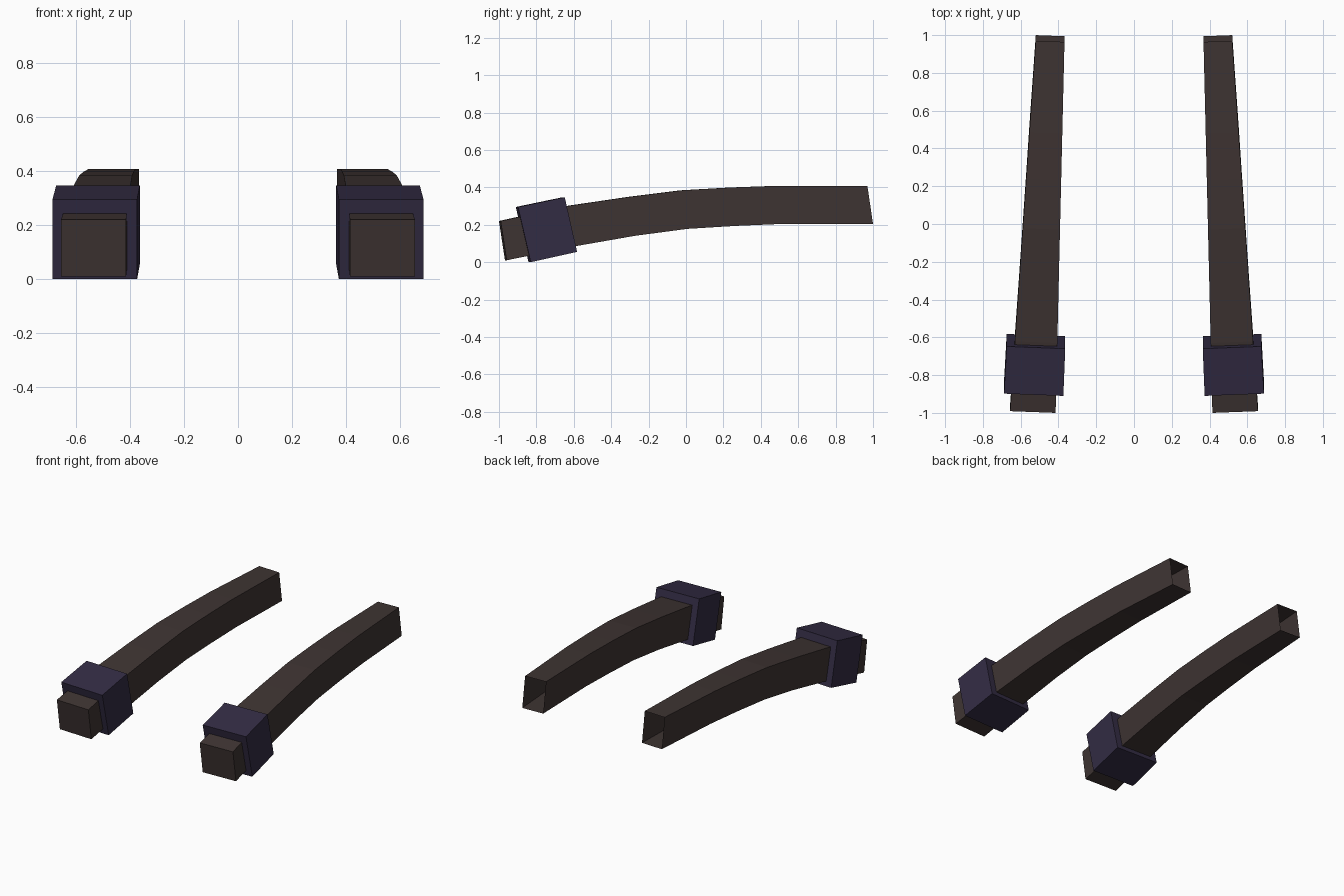
import bpy, bmesh

if "Cube" in bpy.data.objects:
    bpy.data.objects.remove(bpy.data.objects["Cube"])


def material(name, rgb):
    m = bpy.data.materials.new(name)
    m.diffuse_color = (*rgb, 1)
    m.use_nodes = True
    m.node_tree.nodes["Principled BSDF"].inputs["Base Color"].default_value = m.diffuse_color
    return m


brown = material("dark brown", (0.048, 0.034, 0.032))
purple = material("dark purple", (0.033, 0.025, 0.057))
SKEW = 0.038  # slight outward yaw of every section


def loft(name, sections, mat, close_back):
    """Skin four-cornered sections: (inner x, outer x, y top, z top, y bottom, z bottom)."""
    bm = bmesh.new()
    rings = []
    for xi, xo, yt, zt, yb, zb in sections:
        dy = SKEW * (xo - xi)
        rings.append([bm.verts.new(p) for p in (
            (xi, yb, zb), (xo, yb + dy, zb), (xo, yt + dy, zt), (xi, yt, zt))])
    for a, b in zip(rings, rings[1:]):
        for i in range(4):
            j = (i + 1) % 4
            bm.faces.new((a[i], a[j], b[j], b[i]))
    bm.faces.new(rings[0][::-1])
    if close_back:
        bm.faces.new(rings[-1])
    bmesh.ops.recalc_face_normals(bm, faces=bm.faces[:])
    me = bpy.data.meshes.new(name)
    bm.to_mesh(me)
    bm.free()
    me.materials.append(mat)
    ob = bpy.data.objects.new(name, me)
    bpy.context.collection.objects.link(ob)
    # matching part on the other side
    ob.modifiers.new("mirror", 'MIRROR').use_mirror_merge = False
    return ob


# curved, tapering beams, open at the back
profile = [(-1.0, .22, -.968, .01), (-.63, .302, -.59, .087), (-.31, .349, -.28, .141),
           (-.03, .384, 0, .178), (.23, .399, .26, .194), (.48, .408, .52, .205),
           (.964, .408, .994, .205)]
beam = []
for yt, zt, yb, zb in profile:
    t = (yt + 1) / 1.964
    beam.append((.415 - .047 * t, .656 - .136 * t, yt, zt, yb, zb))
loft("curved_beam", beam, brown, False)

# tilted collar blocks around the front ends
loft("beam_collar", [(.374, .688, -.91, .295, -.842, .0),
                     (.364, .674, -.66, .347, -.594, .055)], purple, True)
